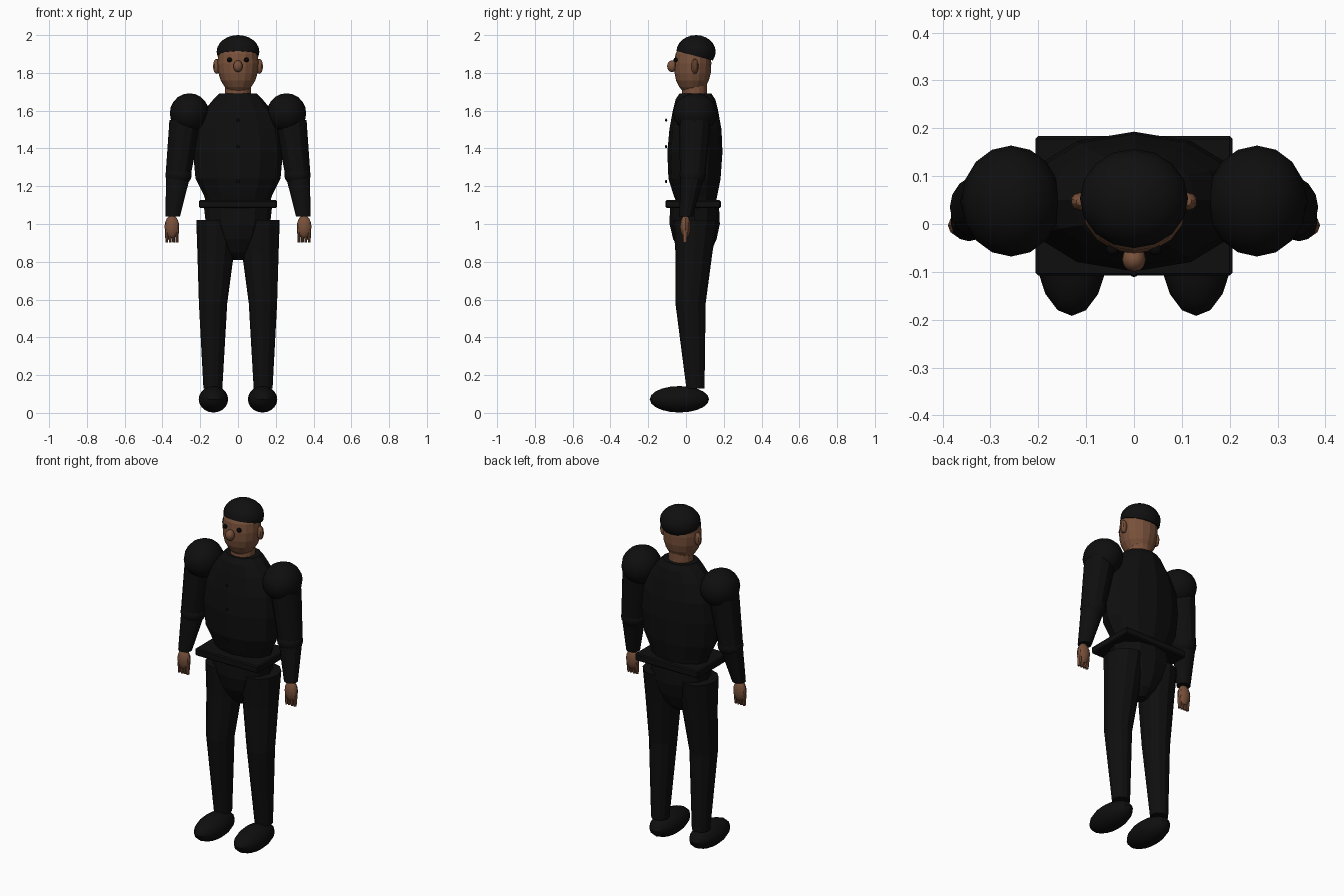
import bpy, bmesh, math
from mathutils import Matrix, Vector

if "Cube" in bpy.data.objects:
    bpy.data.objects.remove(bpy.data.objects["Cube"])


def material(name, rgb):
    m = bpy.data.materials.new(name)
    m.diffuse_color = (*rgb, 1)
    m.use_nodes = True
    m.node_tree.nodes["Principled BSDF"].inputs["Base Color"].default_value = m.diffuse_color
    return m


BLACK = material("suit black", (0.0045, 0.0045, 0.0045))
HAIR = material("hair black", (0.005, 0.005, 0.005))
SKIN = material("brown skin", (0.19, 0.082, 0.043))
EYE = material("eye black", (0.002, 0.002, 0.002))


def finish(name, bm, mat, smooth=False):
    bmesh.ops.recalc_face_normals(bm, faces=bm.faces)
    me = bpy.data.meshes.new(name)
    bm.to_mesh(me)
    bm.free()
    ob = bpy.data.objects.new(name, me)
    bpy.context.collection.objects.link(ob)
    me.materials.append(mat)
    if smooth:
        bpy.ops.object.select_all(action='DESELECT')
        ob.select_set(True)
        bpy.context.view_layer.objects.active = ob
        bpy.ops.object.shade_smooth_by_angle(angle=math.radians(30))
    return ob


def ellipsoid(name, c, r, mat, seg=16, rings=10, tilt=0, smooth=True):
    bm = bmesh.new()
    mtx = Matrix.Translation(c) @ Matrix.Rotation(tilt, 4, 'X') @ Matrix.Diagonal((*r, 1))
    bmesh.ops.create_uvsphere(bm, u_segments=seg, v_segments=rings, radius=1, matrix=mtx)
    return finish(name, bm, mat, smooth)


def loft(name, rings, mat, seg=12, smooth=False):
    """Stack of horizontal ellipses: (x, y, z, rx, ry)."""
    bm = bmesh.new()
    loops = []
    for x, y, z, rx, ry in rings:
        loops.append([bm.verts.new((x + rx * math.cos(2 * math.pi * i / seg),
                                    y + ry * math.sin(2 * math.pi * i / seg), z))
                      for i in range(seg)])
    for a, b in zip(loops, loops[1:]):
        for i in range(seg):
            j = (i + 1) % seg
            bm.faces.new((a[i], a[j], b[j], b[i]))
    bm.faces.new(loops[0])
    bm.faces.new(loops[-1])
    return finish(name, bm, mat, smooth)


# Jacket body
loft("jacket", [(0, 0.055, 1.10, 0.165, 0.10), (0, 0.05, 1.15, 0.18, 0.115),
                (0, 0.045, 1.24, 0.225, 0.138), (0, 0.047, 1.38, 0.238, 0.146),
                (0, 0.05, 1.50, 0.225, 0.138), (0, 0.05, 1.60, 0.18, 0.12),
                (0, 0.05, 1.66, 0.13, 0.105), (0, 0.05, 1.69, 0.10, 0.085)], BLACK)

# Floating front buttons
for z in (1.225, 1.41, 1.55):
    ellipsoid("button", (0, -0.105, z), (0.008, 0.006, 0.008), BLACK, 8, 6)

# Square belt
bm = bmesh.new()
bmesh.ops.create_cube(bm, size=1, matrix=Matrix.Translation((0, 0.038, 1.105))
                      @ Matrix.Diagonal((0.412, 0.292, 0.042, 1)))
bmesh.ops.bevel(bm, geom=bm.edges[:], offset=0.006, segments=1, affect='EDGES')
finish("belt", bm, BLACK)

# Hips
loft("hips", [(0, 0.05, 0.81, 0.03, 0.035), (0, 0.05, 0.85, 0.075, 0.08),
              (0, 0.047, 0.92, 0.13, 0.115), (0, 0.046, 1.0, 0.17, 0.133),
              (0, 0.045, 1.09, 0.18, 0.13)], BLACK)

for side, s in (("right", -1), ("left", 1)):
    # Trouser leg and shoe
    loft(side + "_leg", [(s * 0.133, 0.05, 0.13, 0.05, 0.048),
                         (s * 0.132, 0.024, 0.58, 0.075, 0.08),
                         (s * 0.118, 0.042, 0.85, 0.097, 0.098),
                         (s * 0.113, 0.05, 1.02, 0.108, 0.118)], BLACK)
    ellipsoid(side + "_shoe", (s * 0.13, -0.035, 0.072), (0.078, 0.157, 0.07), BLACK)

    # Sleeve
    ellipsoid(side + "_shoulder", (s * 0.257, 0.048, 1.587), (0.104, 0.116, 0.105), BLACK)
    loft(side + "_upper_arm", [(s * 0.318, 0.035, 1.25, 0.066, 0.066),
                               (s * 0.278, 0.047, 1.55, 0.085, 0.085)], BLACK, 12, True)
    ellipsoid(side + "_elbow", (s * 0.315, 0.035, 1.26), (0.07, 0.07, 0.06), BLACK)
    loft(side + "_forearm", [(s * 0.345, 0.0, 1.04, 0.038, 0.036),
                             (s * 0.318, 0.034, 1.25, 0.064, 0.062)], BLACK, 12, True)

    # Hand and four fingers
    ellipsoid(side + "_hand", (s * 0.35, -0.003, 0.985), (0.039, 0.028, 0.062), SKIN, 12, 8)
    for i in range(4):
        x = s * (0.323 + 0.018 * i)
        loft(side + "_finger", [(x, -0.006, 0.902, 0.007, 0.010),
                                (x, -0.004, 0.965, 0.010, 0.016)], SKIN, 8)

    # Ear and eye
    ellipsoid(side + "_ear", (s * 0.113, 0.047, 1.835), (0.02, 0.019, 0.04), SKIN, 10, 8)
    ellipsoid(side + "_eye", (s * 0.045, -0.054, 1.869), (0.014, 0.012, 0.012), EYE, 10, 8)

# Neck and head
loft("neck", [(0, 0.045, 1.66, 0.07, 0.066), (0, 0.045, 1.74, 0.068, 0.066)], SKIN, 16)
loft("head", [(0, 0.036, 1.70, 0.05, 0.05), (0, 0.034, 1.725, 0.07, 0.07),
              (0, 0.034, 1.76, 0.092, 0.087), (0, 0.035, 1.80, 0.104, 0.096),
              (0, 0.036, 1.85, 0.109, 0.098), (0, 0.038, 1.90, 0.104, 0.094),
              (0, 0.042, 1.94, 0.086, 0.078), (0, 0.045, 1.965, 0.06, 0.055)], SKIN, 16)
ellipsoid("nose", (0, -0.074, 1.835), (0.025, 0.026, 0.031), SKIN, 12, 8)

# Hair cap: dome with a flattened, back-tilted underside
bm = bmesh.new()
bmesh.ops.create_uvsphere(bm, u_segments=16, v_segments=12, radius=1,
                          matrix=Matrix.Translation((0, 0.053, 1.912))
                          @ Matrix.Diagonal((0.113, 0.104, 0.088, 1)))
cut = bmesh.ops.bisect_plane(bm, geom=bm.verts[:] + bm.edges[:] + bm.faces[:],
                             plane_co=Vector((0, 0.053, 1.889)),
                             plane_no=Vector((0, 0.26, 1)), clear_inner=True)
rim = [e for e in cut["geom_cut"] if isinstance(e, bmesh.types.BMEdge)]
bmesh.ops.contextual_create(bm, geom=rim)
finish("hair", bm, HAIR, True)
